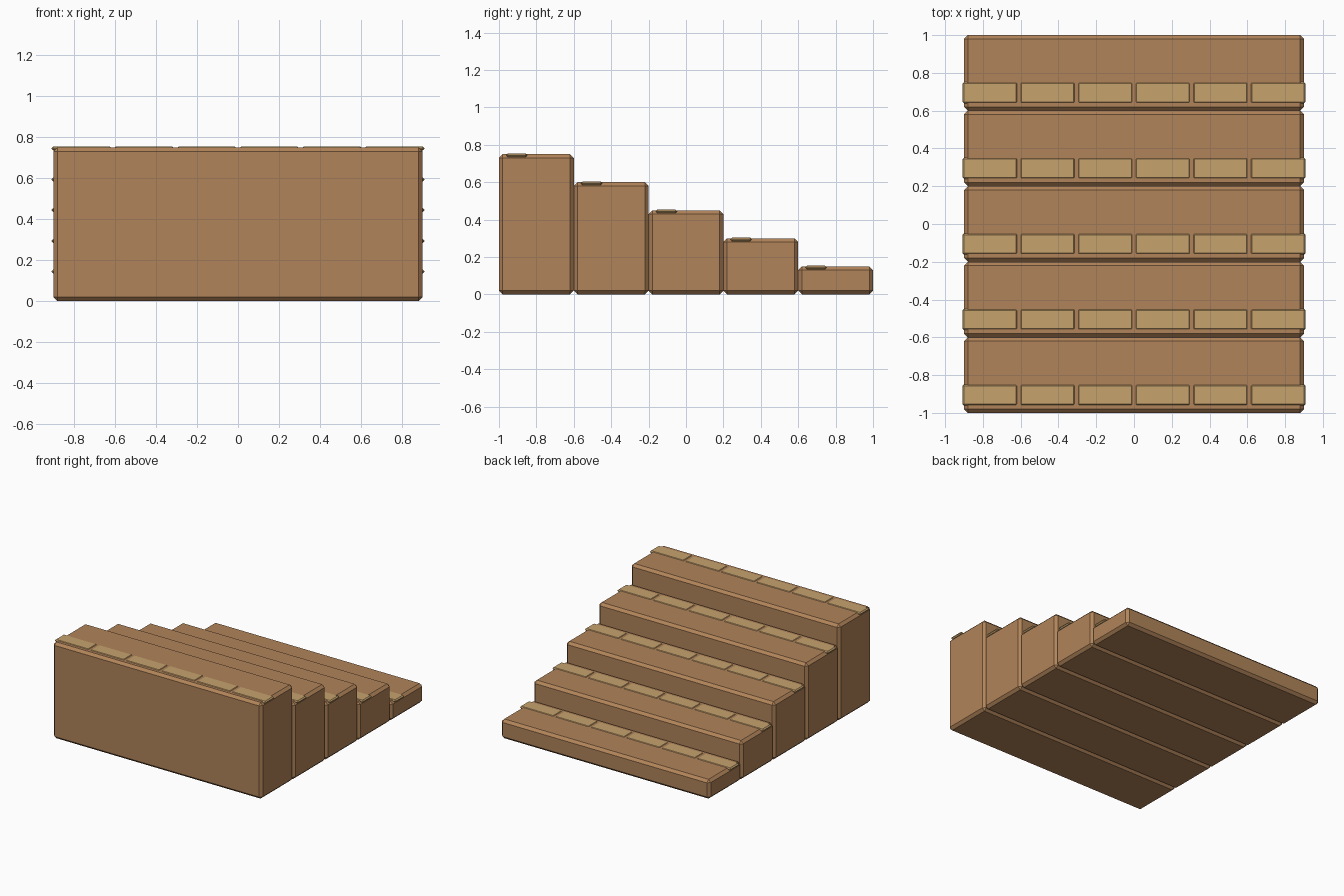
import bpy

STEPS = 5
RISE, RUN, WIDTH = 0.15, 0.4, 1.8
PLANKS = 6
PITCH = 0.305

if "Cube" in bpy.data.objects:
    bpy.data.objects.remove(bpy.data.objects["Cube"], do_unlink=True)


def make_material(name, colour):
    mat = bpy.data.materials.new(name)
    mat.use_nodes = True
    mat.diffuse_color = colour
    mat.node_tree.nodes["Principled BSDF"].inputs["Base Color"].default_value = colour
    return mat


def bevelled_box(name, centre, size, bevel, mat):
    bpy.ops.mesh.primitive_cube_add(size=1, location=centre)
    obj = bpy.context.object
    obj.name = name
    obj.scale = size
    bpy.ops.object.transform_apply(location=False, rotation=False, scale=True)
    mod = obj.modifiers.new("edge_chamfer", "BEVEL")
    mod.width = bevel
    mod.segments = 1
    obj.data.materials.append(mat)
    return obj


brown = make_material("brown_wood", (0.44, 0.23, 0.10, 1))
tan = make_material("tan_wood", (0.57, 0.365, 0.155, 1))

for i in range(STEPS):
    # Solid step block, tallest at the front
    height = RISE * (STEPS - i)
    front = -1 + RUN * i
    bevelled_box(f"step_{i + 1}", (0, front + RUN / 2, height / 2),
                 (WIDTH, RUN, height), 0.02, brown)

    # Row of thin planks let into the tread
    for j in range(PLANKS):
        x = (j - (PLANKS - 1) / 2) * PITCH
        bevelled_box(f"tread_plank_{i + 1}_{j + 1}", (x, front + 0.095, height - 0.006),
                     (0.292, 0.112, 0.02), 0.008, tan)
